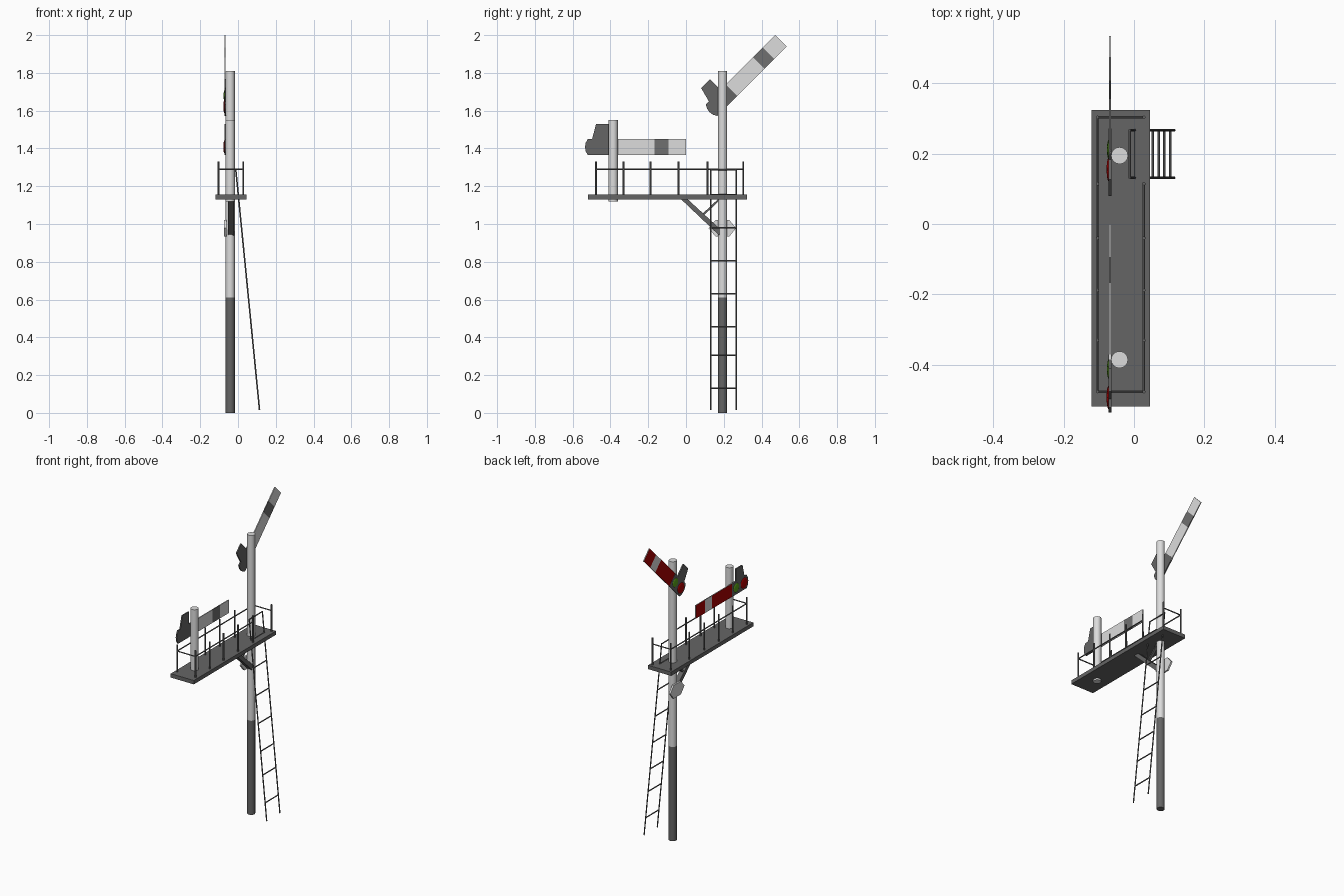
import bpy, bmesh
from math import radians
from mathutils import Vector, Matrix

cube = bpy.data.objects.get("Cube")
if cube:
    bpy.data.objects.remove(cube, do_unlink=True)


def material(name, r, g, b):
    m = bpy.data.materials.new(name)
    m.use_nodes = True
    m.diffuse_color = (r, g, b, 1)
    m.node_tree.nodes["Principled BSDF"].inputs["Base Color"].default_value = (r, g, b, 1)
    return m


WHITE = material("off_white", .72, .72, .72)
DARK = material("dark_grey", .13, .13, .13)
STRIPE = material("stripe_grey", .16, .16, .16)
RED = material("signal_red", .4, 0, 0)
GREEN = material("signal_green", .1, .35, .01)

MAST_X, MAST_Y, SHORT_Y = -.041, .194, -.385
ARM_X = -.068


def finish(name, bm, mats, matrix=None, smooth=False):
    if matrix:
        bm.transform(matrix)
    bmesh.ops.recalc_face_normals(bm, faces=bm.faces)
    mesh = bpy.data.meshes.new(name)
    bm.to_mesh(mesh)
    bm.free()
    for m in mats:
        mesh.materials.append(m)
    ob = bpy.data.objects.new(name, mesh)
    bpy.context.collection.objects.link(ob)
    if smooth:
        bpy.ops.object.select_all(action='DESELECT')
        ob.select_set(True)
        bpy.context.view_layer.objects.active = ob
        bpy.ops.object.shade_smooth_by_angle(angle=radians(40))
    return ob


def add_rod(bm, a, b, radius, sides=6):
    a, b = Vector(a), Vector(b)
    d = b - a
    turn = d.to_track_quat('Z', 'Y').to_matrix().to_4x4()
    bmesh.ops.create_cone(bm, cap_ends=True, segments=sides, radius1=radius, radius2=radius,
                          depth=d.length, matrix=Matrix.Translation((a + b) / 2) @ turn)


def mast(name, y, z0, z1, mat):
    bm = bmesh.new()
    add_rod(bm, (MAST_X, y, z0), (MAST_X, y, z1), .024, 16)
    finish(name, bm, [mat], smooth=True)


def plate(name, outline, x0, x1, back, front=None, matrix=None):
    """Extrude a (y, z) outline along x; the -x face can have its own colour."""
    bm = bmesh.new()
    face = bm.faces.new([bm.verts.new((x0, y, z)) for y, z in outline])
    out = bmesh.ops.extrude_face_region(bm, geom=[face])
    for v in out["geom"]:
        if isinstance(v, bmesh.types.BMVert):
            v.co.x = x1
    bmesh.ops.recalc_face_normals(bm, faces=bm.faces)
    for f in bm.faces:
        f.material_index = 1 if front and f.normal.x < -.9 else 0
    finish(name, bm, [back] + ([front] if front else []), matrix)


def rect(y0, y1, z0, z1):
    return [(y0, z0), (y1, z0), (y1, z1), (y0, z1)]


# Masts
mast("main_mast_base", MAST_Y, 0, .61, DARK)
mast("main_mast", MAST_Y, .61, 1.81, WHITE)
mast("short_mast", SHORT_Y, 1.12, 1.55, WHITE)

# Platform
plate("platform", rect(-.518, .323, 1.13, 1.155), -.12, .046, DARK)

# Railing: posts along both sides, rails, open beside the ladder
RAIL_Z, SIDES = 1.29, (-.103, .028)
POSTS = (-.476, -.33, -.188, -.04, .114, .303)
bm = bmesh.new()
for x in SIDES:
    for y in POSTS:
        add_rod(bm, (x, y, 1.15), (x, y, 1.33), .005)
    end = POSTS[-1] if x < 0 else POSTS[-2]
    add_rod(bm, (x, POSTS[0], RAIL_Z), (x, end, RAIL_Z), .004)
for y in (POSTS[0], POSTS[-1]):
    add_rod(bm, (SIDES[0], y, RAIL_Z), (SIDES[1], y, RAIL_Z), .004)
finish("railing", bm, [DARK])

# Ladder leaning up through the platform
foot, head = Vector((.114, 0, .015)), Vector((-.012, 0, 1.29))
bm = bmesh.new()
for y in (.131, .266):
    off = Vector((0, y, 0))
    add_rod(bm, foot + off, head + off, .004)
for z in (.13, .305, .455, .63, .805, .98, 1.155, 1.287):
    p = foot.lerp(head, (z - foot.z) / (head.z - foot.z))
    add_rod(bm, (p.x, .131, z), (p.x, .266, z), .004)
finish("ladder", bm, [DARK])

# Brackets under the platform
plate("main_brace", [(-.025, 1.13), (.01, 1.13), (.19, .965), (.175, .94)],
      -.053, -.022, DARK)
plate("small_strut", [(.085, 1.052), (.093, 1.044), (.178, 1.125), (.168, 1.13)],
      -.046, -.03, DARK)

# Marker plate on the mast
plate("marker_plate", [(.12, .978), (.155, .935), (.23, .935), (.265, .978), (.23, 1.02), (.155, 1.02)],
      -.073, -.062, WHITE)


# Signal arms with spectacle plate and lenses
def signal(prefix, matrix):
    x0, x1 = ARM_X - .003, ARM_X + .003
    z0, z1 = 1.365, 1.45
    plate(prefix + "_arm_inner", rect(-.385, -.167, z0, z1), x0, x1, WHITE, RED, matrix)
    plate(prefix + "_arm_stripe", rect(-.167, -.093, z0, z1), x0, x1, STRIPE, WHITE, matrix)
    plate(prefix + "_arm_tip", rect(-.093, 0, z0, z1), x0, x1, WHITE, RED, matrix)
    outline = [(-.37, z0), (-.52, z0), (-.531, 1.385), (-.535, 1.408), (-.531, 1.43),
               (-.52, z1), (-.497, z1), (-.476, 1.53), (-.41, 1.53), (-.41, z1), (-.37, z1)]
    plate(prefix + "_spectacle", outline, x0 - .001, x1 + .001, DARK, None, matrix)
    for label, y, r, mat in (("red", -.492, .035, RED), ("green", -.412, .029, GREEN)):
        bm = bmesh.new()
        bmesh.ops.create_uvsphere(bm, u_segments=16, v_segments=8, radius=r)
        bm.transform(Matrix.Translation((x0, y, 1.408)) @ Matrix.Diagonal((.2, 1, 1, 1)))
        # Keep only the dome in front of the plate
        bmesh.ops.bisect_plane(bm, geom=bm.verts[:] + bm.edges[:] + bm.faces[:],
                               plane_co=(x0, 0, 0), plane_no=(1, 0, 0), clear_outer=True)
        finish(f"{prefix}_{label}_lens", bm, [mat], matrix, smooth=True)


tip = Vector((0, 0, 1.4075))
raised = (Matrix.Translation((0, .503, 1.97)) @ Matrix.Rotation(radians(45), 4, 'X')
          @ Matrix.Translation(-tip))
signal("lower", Matrix.Identity(4))
signal("upper", raised)

# Short pivots joining each arm to its mast
for name, y, z in (("lower_pivot", SHORT_Y, 1.408), ("upper_pivot", MAST_Y, 1.665)):
    bm = bmesh.new()
    add_rod(bm, (ARM_X, y, z), (MAST_X, y, z), .008, 8)
    finish(name, bm, [DARK])
